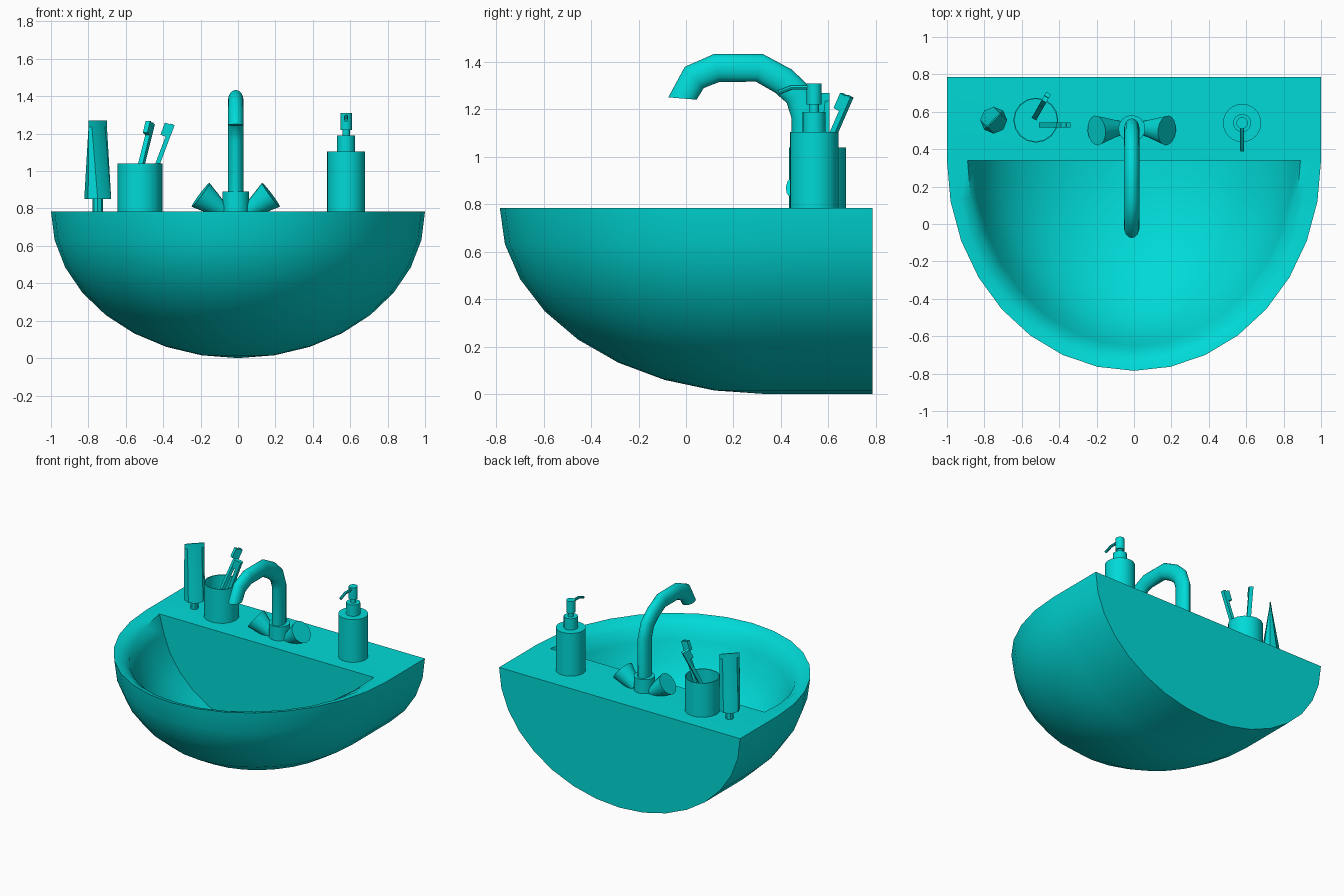
import bpy, bmesh
from math import sin, cos, pi, radians
from mathutils import Vector

if "Cube" in bpy.data.objects:
    bpy.data.objects.remove(bpy.data.objects["Cube"])

teal = bpy.data.materials.new("teal")
teal.diffuse_color = (0.0, 0.70, 0.68, 1)
teal.use_nodes = True
teal.node_tree.nodes["Principled BSDF"].inputs["Base Color"].default_value = teal.diffuse_color
RIM = 0.785      # deck height
WALL = 0.34      # y of the bowl's back wall
BACK = 0.787     # y of the flat back


def finish(name, bm, angle=40):
    bmesh.ops.remove_doubles(bm, verts=bm.verts, dist=1e-5)
    bmesh.ops.recalc_face_normals(bm, faces=bm.faces)
    me = bpy.data.meshes.new(name)
    bm.to_mesh(me)
    bm.free()
    me.shade_smooth()
    me.set_sharp_from_angle(angle=radians(angle))
    me.materials.append(teal)
    ob = bpy.data.objects.new(name, me)
    bpy.context.collection.objects.link(ob)
    return ob


def bridge(bm, a, b, closed=True):
    n = len(a)
    for i in range(n if closed else n - 1):
        j = (i + 1) % n
        face = []
        for v in (a[i], a[j], b[j], b[i]):
            if all((v.co - w.co).length > 1e-6 for w in face):
                face.append(v)
        if len(face) > 2:
            bm.faces.new(face)


def loft(name, rings):
    bm = bmesh.new()
    vs = [[bm.verts.new(p) for p in r] for r in rings]
    for a, b in zip(vs, vs[1:]):
        bridge(bm, a, b)
    bm.faces.new(vs[0])
    bm.faces.new(vs[-1])
    return finish(name, bm)


def lathe(name, x, y, profile, n=24):
    return loft(name, [[(x + r * cos(2 * pi * i / n), y + r * sin(2 * pi * i / n), z)
                        for i in range(n)] for r, z in profile])


def sweep(name, path, rx, ry, n=16, end_dir=None):
    """Elliptical tube along a path lying in a plane of constant x."""
    pts = [Vector(p) for p in path]
    rings = []
    for k, p in enumerate(pts):
        before = (p - pts[k - 1]).normalized() if k else Vector()
        after = (pts[k + 1] - p).normalized() if k < len(pts) - 1 else Vector()
        tangent = (before + after).normalized()
        if end_dir and k == len(pts) - 1:
            tangent = Vector(end_dir).normalized()
        side = tangent.cross(Vector((1, 0, 0)))
        rings.append([p + Vector((rx * cos(2 * pi * i / n), 0, 0)) + side * ry * sin(2 * pi * i / n)
                      for i in range(n)])
    return loft(name, rings)


def cone(name, start, end, r0, r1, n=16):
    a, b = Vector(start), Vector(end)
    q = (b - a).to_track_quat('Z', 'Y')
    return loft(name, [[p + q @ Vector((r * cos(2 * pi * i / n), r * sin(2 * pi * i / n), 0))
                        for i in range(n)] for p, r in ((a, r0), (b, r1))])


# Basin: quarter ellipsoid extended to a flat back, with a hollow bowl
bm = bmesh.new()
STEP = pi / 16


def arc(rx, ry, dz, level_ends=False):
    return [(rx * cos(i * STEP), WALL - ry * sin(i * STEP),
             RIM - dz * (min(1, 2 * sin(i * STEP)) if level_ends else 1)) for i in range(17)]


outer = []
for j in range(9):
    c, s = cos(j * STEP), sin(j * STEP)
    row = arc(c, 1.125 * c, RIM * s)
    row = [(c, BACK, row[0][2])] + row + [(-c, BACK, row[0][2])]
    outer.append([bm.verts.new(p) for p in row])
# Rim rolls inwards, staying level where it meets the deck
inner = [arc(0.95, 1.08, 0.012, True), arc(0.89, 1.03, 0.055, True)]
inner += [arc(0.87 * cos(j * STEP), 1.01 * cos(j * STEP), 0.70 * sin(j * STEP)) for j in range(1, 9)]
inner = [[bm.verts.new(p) for p in row] for row in inner]
for grid in (outer, inner):
    for a, b in zip(grid, grid[1:]):
        bridge(bm, a, b, closed=False)
bridge(bm, outer[0][1:-1], inner[0], closed=False)
# Flat back, bowl wall and deck
bm.faces.new([r[0] for r in outer] + [r[-1] for r in outer[-2::-1]])
bowl = inner[1:]
bm.faces.new([r[0] for r in bowl] + [r[-1] for r in bowl[-2::-1]])
bm.faces.new([outer[0][0], outer[0][1], inner[0][0], inner[1][0],
              inner[1][-1], inner[0][-1], outer[0][-2], outer[0][-1]])
finish("basin", bm, 60)

# Tap: base, curved spout, two flared handles
FX = -0.012
lathe("tap_base", FX, 0.51, [(0.072, RIM - 0.005), (0.072, 0.89)], 16)
SPOUT = ((0.505, 0.80), (0.505, 1.17), (0.475, 1.26), (0.41, 1.32), (0.31, 1.375),
         (0.13, 1.375), (0.035, 1.335), (-0.015, 1.246))
sweep("tap_spout", [(FX, y, z) for y, z in SPOUT], 0.042, 0.06, end_dir=(0, -0.08, -1))
for side, label in ((-1, "left"), (1, "right")):
    cone(label + "_tap_handle", (FX + side * 0.07, 0.513, 0.785),
         (FX + side * 0.188, 0.50, 0.873), 0.04, 0.08)

# Tumbler with open top
lathe("tumbler", -0.525, 0.555, [(0.12, RIM), (0.12, 1.04), (0.114, 1.04), (0.114, 0.80)], 16)


# Toothbrushes leaning in the tumbler
def box_between(name, a, b, out, half_w, half_t):
    a, b = Vector(a), Vector(b)
    axis = (b - a).normalized()
    w = axis.cross(out).normalized() * half_w
    t = w.cross(axis).normalized() * half_t
    loft(name, [[p + w + t, p - w + t, p - w - t, p + w - t] for p in (a, b)])


for k, (foot, tip) in enumerate((((-0.497, 0.53, 0.86), (-0.35, 0.53, 1.25)),
                                 ((-0.53, 0.57, 0.98), (-0.462, 0.69, 1.255)))):
    foot, tip = Vector(foot), Vector(tip)
    axis = (tip - foot).normalized()
    up = Vector((0, 0, 1))
    out = (up - axis * axis.dot(up)).normalized()
    box_between(f"toothbrush_handle_{k + 1}", foot, tip, out, 0.014, 0.012)
    box_between(f"toothbrush_bristles_{k + 1}", tip - axis * 0.075 + out * 0.025,
                tip - axis * 0.005 + out * 0.025, out, 0.014, 0.016)

# Toothpaste tube standing on its cap, pinched flat along a diagonal
TX, TY = -0.75, 0.555
lathe("toothpaste_cap", TX, TY, [(0.028, RIM), (0.028, 0.855)], 8)
rings = []
for z, long, thin in ((0.85, 0.072, 0.072), (1.235, 0.07, 0.008), (1.27, 0.07, 0.004)):
    ring = []
    for i in range(8):
        u, v = long * cos(i * pi / 4), thin * sin(i * pi / 4)
        ring.append((TX + (u - v) * 0.707, TY + (u + v) * 0.707, z))
    rings.append(ring)
loft("toothpaste_tube", rings)

# Soap dispenser with pump and nozzle
SX, SY = 0.578, 0.54
lathe("soap_bottle", SX, SY, [(0.102, RIM), (0.102, 1.105)])
lathe("soap_collar", SX, SY, [(0.048, 1.10), (0.048, 1.19)])
lathe("pump_stem", SX, SY, [(0.02, 1.18), (0.02, 1.23)], 16)
lathe("pump_head", SX, SY, [(0.031, 1.22), (0.031, 1.31)], 16)
sweep("pump_nozzle", [(SX, 0.53, 1.293), (SX, 0.445, 1.293), (SX, 0.39, 1.272)], 0.01, 0.01, 8)
